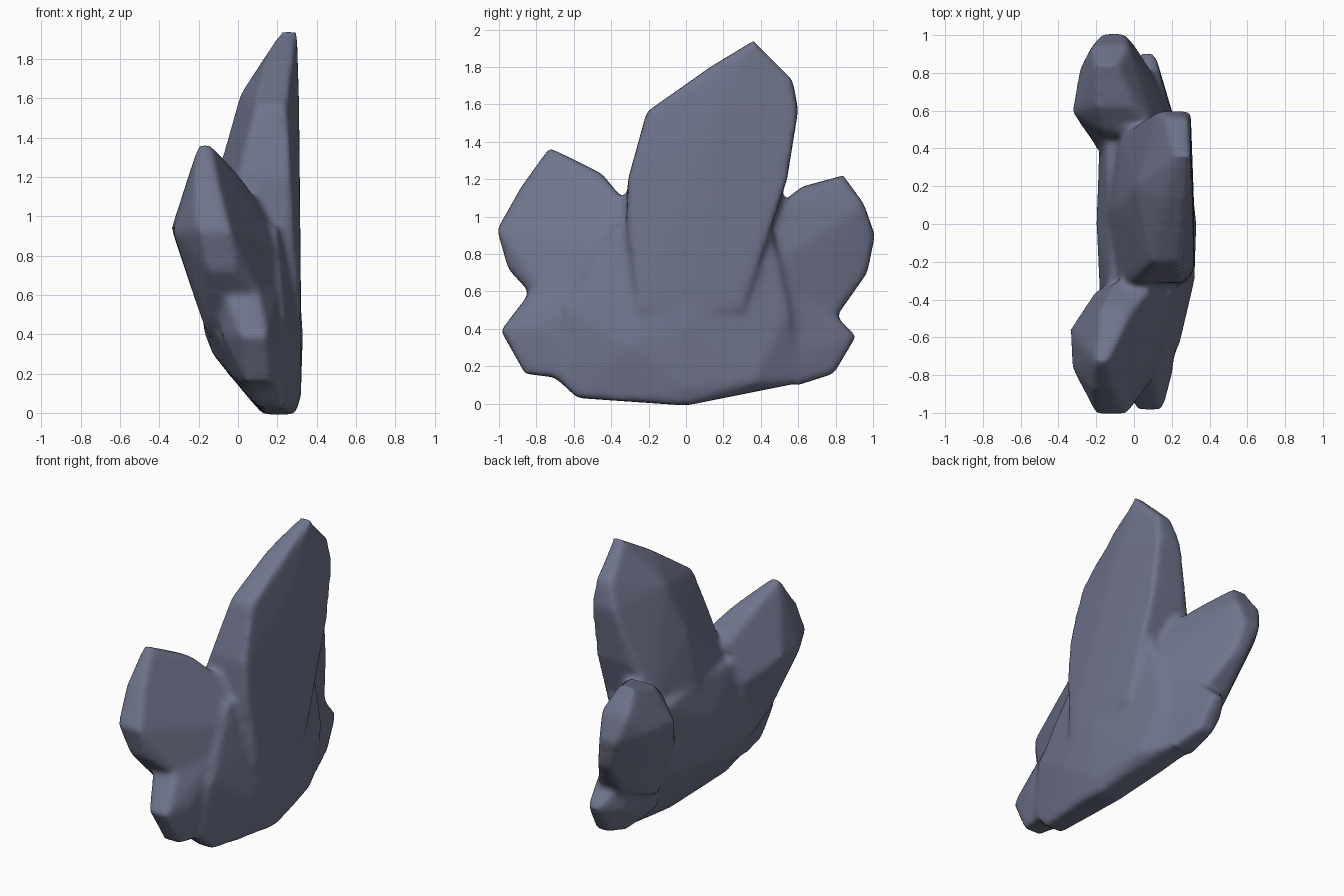
import bpy
import bmesh

cube = bpy.data.objects.get("Cube")
if cube:
    bpy.data.objects.remove(cube, do_unlink=True)


def make_material(name, colour):
    material = bpy.data.materials.new(name)
    material.use_nodes = True
    material.diffuse_color = colour
    material.node_tree.nodes["Principled BSDF"].inputs["Base Color"].default_value = colour
    return material


def add_shard(bm, outline):
    """Convex shard: each station (y, z, x_low, x_high) gives one point on either side."""
    points = []
    for y, z, x_low, x_high in outline:
        points.append(bm.verts.new((x_low, y, z)))
        points.append(bm.verts.new((x_high, y, z)))
    result = bmesh.ops.convex_hull(bm, input=points)
    unused = {v for v in result["geom_interior"] if isinstance(v, bmesh.types.BMVert)}
    bmesh.ops.delete(bm, geom=list(unused), context="VERTS")


# Tall central crystal, flaring into the root
tall_crystal = [
    (.36, 1.94, .22, .3), (.13, 1.8, .15, .28), (-.21, 1.56, .09, .25),
    (.57, 1.73, .17, .29), (.6, 1.57, .12, .3), (.54, 1.2, .06, .3),
    (.2, 1.62, .01, .31), (.1, 1.3, -.08, .31), (-.31, 1.2, .02, .27),
    (-.32, .95, -.08, .27), (.46, .95, -.08, .28),
    (-.25, .5, -.17, .32), (.3, .5, -.18, .31), (.05, .6, -.2, .32),
]

# Broad root mass
root = [
    (0, -.01, .13, .29), (-.16, .01, .13, .29), (-.58, .03, .1, .23),
    (-.71, .15, .04, .21), (0, .08, .05, .32), (.36, .11, .03, .29),
    (.6, .11, .05, .18), (-.3, .3, -.13, .32), (-.64, .5, -.17, .24),
    (0, .4, -.17, .33), (.55, .5, -.18, .25), (0, .7, -.2, .31),
    (-.38, .95, -.12, .2), (.46, .92, -.15, .25),
]

# Side crystals leaning outward
front_crystal = [
    (-.73, 1.37, -.2, -.14), (-.88, 1.16, -.22, -.1), (-1.01, .93, -.2, -.04),
    (-.95, .72, -.15, -.01), (-.84, .6, -.12, .03), (-.45, 1.23, -.17, -.01),
    (-.31, 1.06, -.1, .12), (-.56, .94, -.34, .07), (-.76, .92, -.33, .03),
    (-.35, .8, -.2, .24), (-.5, .4, -.16, .24), (-.68, .45, -.14, .2),
]
back_crystal = [
    (.84, 1.22, -.2, -.09), (.62, 1.16, -.2, -.02), (.48, 1.05, -.15, .12),
    (.95, 1.07, -.22, -.03), (1.01, .9, -.17, -.05), (.97, .7, -.1, -.01),
    (.8, .46, -.07, .1), (.59, .93, -.33, .12), (.82, .92, -.29, .05),
    (.4, .7, -.2, .27), (.5, .35, -.14, .24), (.65, .4, -.13, .18),
]

# Low stubby crystals at either end
front_stub = [
    (-.99, .39, .02, .15), (-.86, .16, .04, .17), (-.7, .14, .02, .2),
    (-.83, .6, -.06, .11), (-.8, .4, -.08, .2), (-.4, .2, -.05, .25),
    (-.45, .7, -.15, .22),
]
back_stub = [
    (.91, .36, .03, .11), (.79, .16, .03, .13), (.6, .1, .03, .18),
    (.8, .47, -.03, .12), (.76, .32, -.06, .15), (.4, .2, -.06, .26),
    (.4, .7, -.15, .24),
]

bm = bmesh.new()
for outline in (tall_crystal, root, front_crystal, back_crystal, front_stub, back_stub):
    add_shard(bm, outline)
mesh = bpy.data.meshes.new("crystal_cluster")
bm.to_mesh(mesh)
bm.free()
mesh.materials.append(make_material("slate_blue", (.16, .175, .26, 1)))

cluster = bpy.data.objects.new("crystal_cluster", mesh)
bpy.context.collection.objects.link(cluster)

# Fuse the shards into one skin and soften the edges
fuse = cluster.modifiers.new("fuse", "REMESH")
fuse.mode = "VOXEL"
fuse.voxel_size = .02
fuse.use_smooth_shade = True
soften = cluster.modifiers.new("soften", "SMOOTH")
soften.factor = .5
soften.iterations = 10
